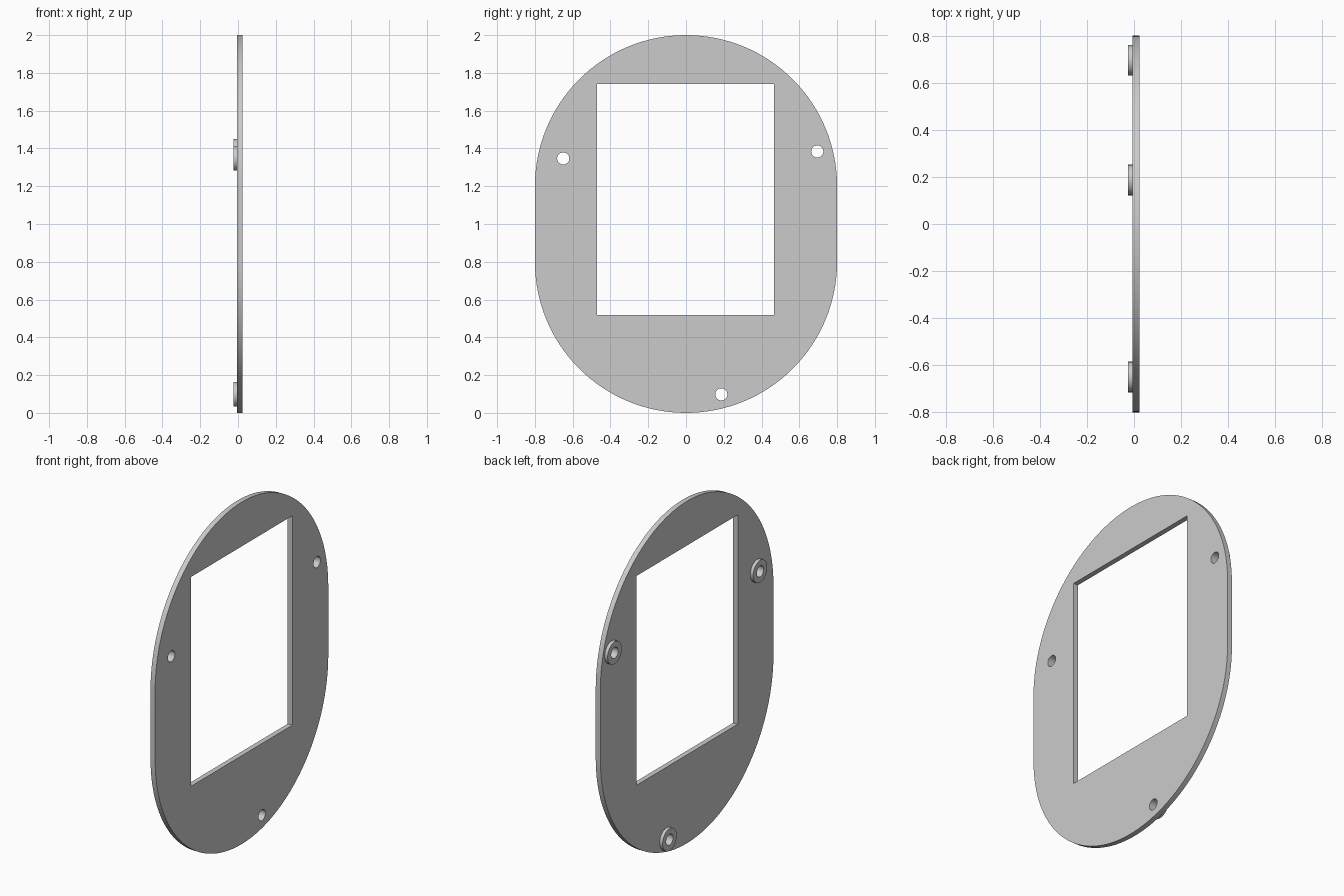
import bpy
import bmesh
from math import sin, cos, pi, radians
from mathutils import Matrix

cube = bpy.data.objects.get("Cube")
if cube:
    bpy.data.objects.remove(cube, do_unlink=True)

grey = bpy.data.materials.new("light_grey")
grey.use_nodes = True
colour = (0.6, 0.6, 0.6, 1)
grey.diffuse_color = colour
grey.node_tree.nodes["Principled BSDF"].inputs["Base Color"].default_value = colour

# Maps the flat drawing plane onto y and z, with thickness along x
STAND_UP = Matrix(((0, 0, 1, 0), (1, 0, 0, 0), (0, 1, 0, 0), (0, 0, 0, 1)))


def circle(cy, cz, r, count=48):
    return [(cy + r * cos(2 * pi * i / count), cz + r * sin(2 * pi * i / count))
            for i in range(count)]


def stadium(r, low, high, count=64):
    top = [(r * cos(pi * i / count), high + r * sin(pi * i / count)) for i in range(count + 1)]
    return top + [(-y, low + high - z) for y, z in top]


def sheet(name, loops, x0, x1):
    """Extrude an outline with holes between two x positions."""
    curve = bpy.data.curves.new(name + "_outline", "CURVE")
    curve.dimensions = "2D"
    curve.fill_mode = "BOTH"
    curve.extrude = (x1 - x0) / 2
    for loop in loops:
        spline = curve.splines.new("POLY")
        spline.points.add(len(loop) - 1)
        for point, (y, z) in zip(spline.points, loop):
            point.co = (y, z, 0, 1)
        spline.use_cyclic_u = True
    drawing = bpy.data.objects.new(name + "_outline", curve)
    bpy.context.collection.objects.link(drawing)
    graph = bpy.context.evaluated_depsgraph_get()
    mesh = bpy.data.meshes.new_from_object(drawing.evaluated_get(graph))
    bpy.data.objects.remove(drawing, do_unlink=True)

    bm = bmesh.new()
    bm.from_mesh(mesh)
    bm.transform(Matrix.Translation(((x0 + x1) / 2, 0, 0)) @ STAND_UP)
    bmesh.ops.remove_doubles(bm, verts=bm.verts, dist=0.0001)
    bmesh.ops.recalc_face_normals(bm, faces=bm.faces)
    for face in bm.faces:
        face.smooth = True
    bm.to_mesh(mesh)
    bm.free()
    mesh.set_sharp_from_angle(angle=radians(30))
    mesh.materials.clear()
    mesh.materials.append(grey)
    obj = bpy.data.objects.new(name, mesh)
    bpy.context.collection.objects.link(obj)
    return obj


HOLES = {"upper_front": (-0.65, 1.347), "upper_back": (0.695, 1.384), "bottom": (0.187, 0.098)}
HOLE_R, BOSS_R = 0.032, 0.065
X_BOSS, X_BACK, X_FACE = -0.025, -0.006, 0.024

# Plate with rectangular window and screw holes
window = [(-0.47, 0.517), (0.467, 0.517), (0.467, 1.741), (-0.47, 1.741)]
screw_holes = [circle(y, z, HOLE_R) for y, z in HOLES.values()]
sheet("plate", [stadium(0.8, 0.8, 1.2), window] + screw_holes, X_BACK, X_FACE)

# Ring spacers around the holes on the rear face
for place, (y, z) in HOLES.items():
    sheet(place + "_spacer", [circle(y, z, BOSS_R), circle(y, z, HOLE_R)], X_BOSS, X_BACK)
